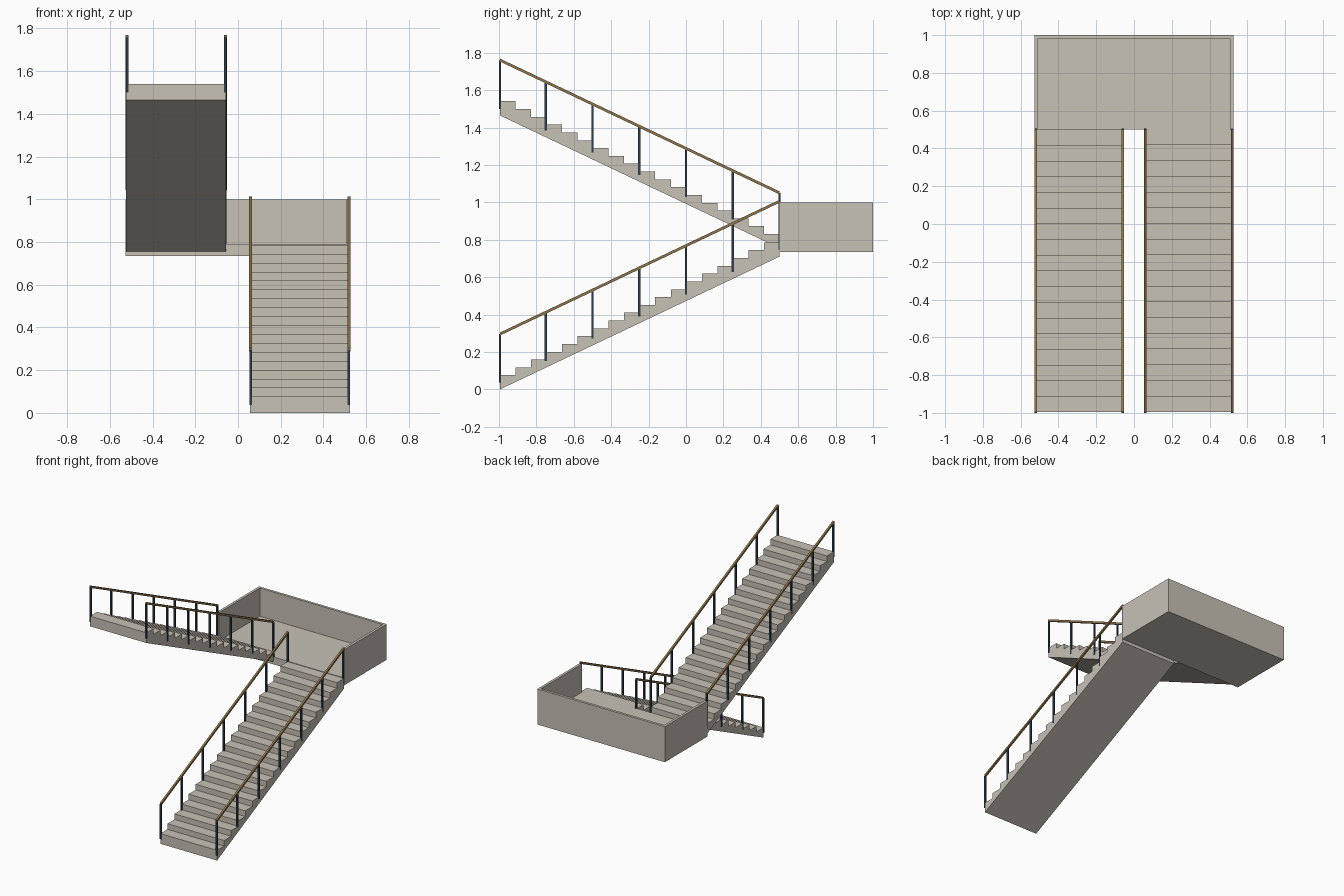
import bpy, bmesh

if "Cube" in bpy.data.objects:
    bpy.data.objects.remove(bpy.data.objects["Cube"])

STEPS = 18
Y0, Y1 = -0.995, 0.5          # front and back end of both flights
CLIMB = 0.71                  # height gained along a flight
RISE = CLIMB / (STEPS - 1)
RUN = (Y1 - Y0) / STEPS
THICK = 0.076                 # slab thickness at the ends


def material(name, rgb):
    m = bpy.data.materials.new(name)
    m.diffuse_color = (*rgb, 1)
    m.use_nodes = True
    m.node_tree.nodes["Principled BSDF"].inputs["Base Color"].default_value = m.diffuse_color
    return m


concrete = material("warm_concrete", (0.58, 0.54, 0.47))
steel = material("dark_steel", (0.03, 0.05, 0.07))
wood = material("brown_wood", (0.28, 0.18, 0.07))


def extrude_profile(name, profile, x0, x1, mat):
    """Extrude a (y, z) outline along x."""
    bm = bmesh.new()
    face = bm.faces.new([bm.verts.new((x0, y, z)) for y, z in profile])
    ext = bmesh.ops.extrude_face_region(bm, geom=[face])
    moved = [v for v in ext["geom"] if isinstance(v, bmesh.types.BMVert)]
    bmesh.ops.translate(bm, verts=moved, vec=(x1 - x0, 0, 0))
    bmesh.ops.recalc_face_normals(bm, faces=bm.faces)
    mesh = bpy.data.meshes.new(name)
    bm.to_mesh(mesh)
    bm.free()
    mesh.materials.append(mat)
    ob = bpy.data.objects.new(name, mesh)
    bpy.context.collection.objects.link(ob)
    return ob


def box(name, x, y, z, mat):
    outline = [(y[0], z[0]), (y[1], z[0]), (y[1], z[1]), (y[0], z[1])]
    return extrude_profile(name, outline, x[0], x[1], mat)


def flight(name, side, z_front, direction):
    """Stepped slab with posts and handrails; z_front is its underside at the front."""
    # Sawtooth slab
    z_back = z_front + direction * CLIMB
    profile = [(Y1, z_back), (Y0, z_front)]
    for k in range(STEPS):
        top = z_front + THICK + direction * k * RISE
        profile += [(Y0 + k * RUN, top), (Y0 + (k + 1) * RUN, top)]
    xa, xb = sorted((side * 0.057, side * 0.524))
    extrude_profile(name + "_steps", profile, xa, xb, concrete)

    for label, x in (("inner", side * 0.0595), ("outer", side * 0.5195)):
        # Posts follow the slope
        for i in range(7):
            y = Y0 + 0.001 if i == 0 else -1 + i * 0.25
            z = z_front + direction * CLIMB * (y - Y0) / (Y1 - Y0)
            box(f"{name}_{label}_post_{i + 1}", (x - 0.006, x + 0.006),
                (y - 0.006, y + 0.006), (z + 0.036, z + 0.295), steel)
        # Sloping handrail
        lo, hi = 0.288, 0.304
        extrude_profile(f"{name}_{label}_handrail",
                        [(Y0, z_front + lo), (Y1, z_back + lo),
                         (Y1, z_back + hi), (Y0, z_front + hi)],
                        x - 0.007, x + 0.007, wood)


flight("lower_flight", 1, 0.0, 1)
flight("upper_flight", -1, 1.465, -1)

# Landing floor and its parapet
W, T = 0.526, 0.019
box("landing_floor", (-W, W), (0.5, 1.0), (0.735, 0.79), concrete)
box("landing_back_wall", (-W, W), (1.0 - T, 1.0), (0.79, 1.0), concrete)
for label, a, b in (("left", -W, -W + T), ("right", W - T, W)):
    box(f"landing_{label}_wall", (a, b), (0.5, 1.0 - T), (0.79, 1.0), concrete)
